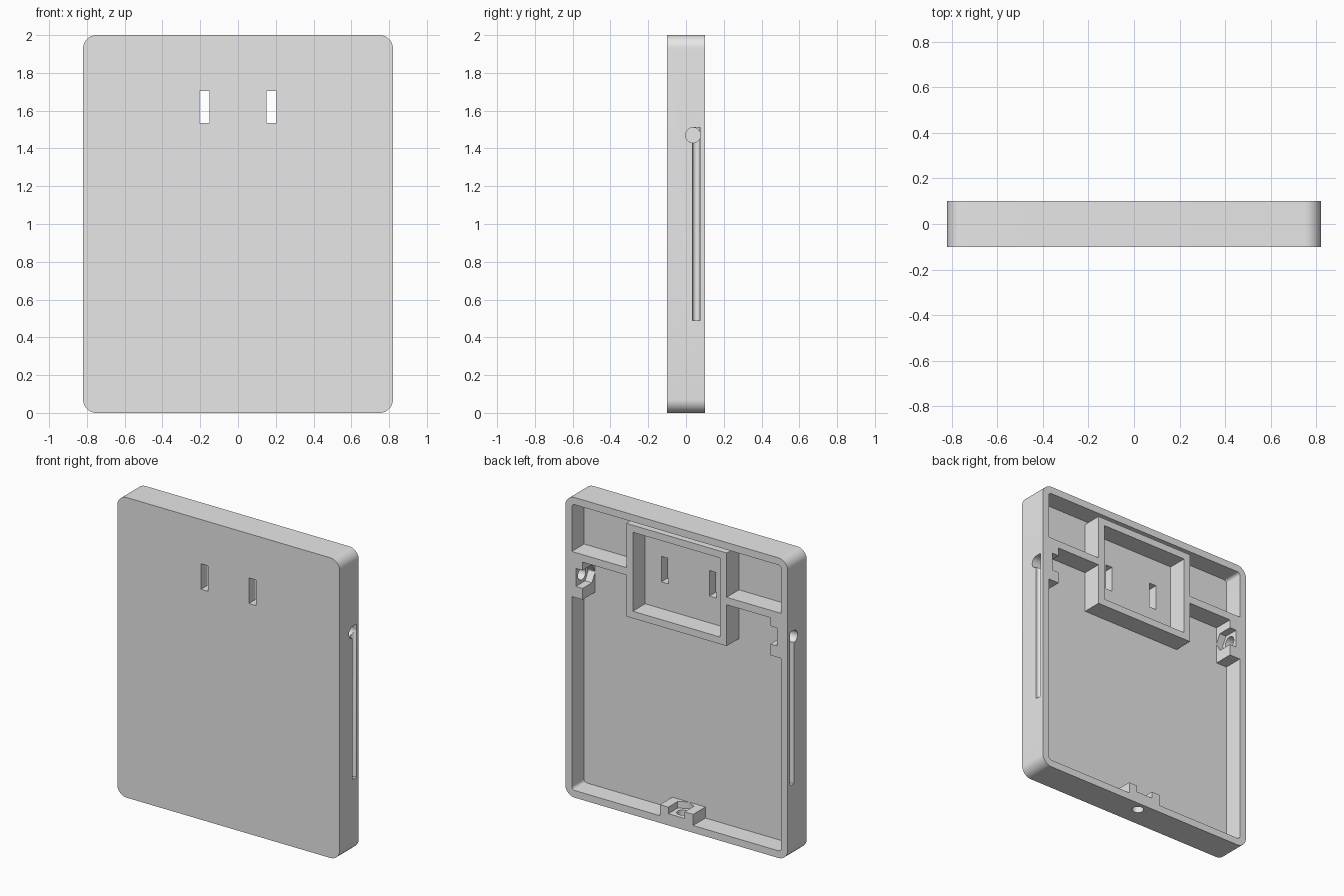
import bpy, bmesh, math
from mathutils import Vector

if "Cube" in bpy.data.objects:
    bpy.data.objects.remove(bpy.data.objects["Cube"], do_unlink=True)

grey = bpy.data.materials.new("plain_grey")
grey.use_nodes = True
GREY = (0.8, 0.8, 0.8, 1)
grey.diffuse_color = GREY
grey.node_tree.nodes["Principled BSDF"].inputs["Base Color"].default_value = GREY

W, H, D = 0.82, 2.0, 0.1      # half width, height, half depth
WALL, FLOOR = 0.048, -0.03    # rim thickness, inner floor position
HOLE_Y, HOLE_Z, HOLE_R = 0.037, 1.47, 0.04


def prism(name, points, axis, start, end):
    """Extrude a closed 2D profile along an axis."""
    place = {"x": lambda p, t: Vector((t, p[0], p[1])),
             "y": lambda p, t: Vector((p[0], t, p[1])),
             "z": lambda p, t: Vector((p[0], p[1], t))}[axis]
    bm = bmesh.new()
    low = [bm.verts.new(place(p, start)) for p in points]
    high = [bm.verts.new(place(p, end)) for p in points]
    bm.faces.new(low)
    bm.faces.new(high)
    n = len(points)
    for i in range(n):
        j = (i + 1) % n
        bm.faces.new((low[i], low[j], high[j], high[i]))
    bmesh.ops.recalc_face_normals(bm, faces=bm.faces)
    mesh = bpy.data.meshes.new(name)
    bm.to_mesh(mesh)
    bm.free()
    mesh.materials.append(grey)
    obj = bpy.data.objects.new(name, mesh)
    bpy.context.collection.objects.link(obj)
    return obj


def rect(a0, a1, b0, b1):
    return [(a0, b0), (a1, b0), (a1, b1), (a0, b1)]


def rounded(a0, a1, b0, b1, r, steps=10):
    corners = [(a1 - r, b1 - r), (a0 + r, b1 - r), (a0 + r, b0 + r), (a1 - r, b0 + r)]
    return [(ca + r * math.cos(t), cb + r * math.sin(t))
            for k, (ca, cb) in enumerate(corners)
            for t in [(k + i / steps) * math.pi / 2 for i in range(steps + 1)]]


def circle(a, b, r, n=32):
    return [(a + r * math.cos(i * math.tau / n), b + r * math.sin(i * math.tau / n))
            for i in range(n)]


def cut(obj, *cutters):
    """Subtract each cutter, then remove it."""
    for cutter in cutters:
        mod = obj.modifiers.new("cut", "BOOLEAN")
        mod.operation, mod.solver, mod.object = "DIFFERENCE", "EXACT", cutter
        bpy.context.view_layer.objects.active = obj
        bpy.ops.object.modifier_apply(modifier=mod.name)
        bpy.data.objects.remove(cutter, do_unlink=True)


def smooth(obj):
    bpy.ops.object.select_all(action="DESELECT")
    obj.select_set(True)
    bpy.context.view_layer.objects.active = obj
    bpy.ops.object.shade_smooth_by_angle(angle=math.radians(30))


def span(side, a, b):
    return sorted((side * a, side * b))


# Shallow tray, open at the back
case = prism("case", rounded(-W, W, 0, H, 0.07), "y", -D, D)
cut(case, prism("cavity", rounded(-W + WALL, W - WALL, WALL, H - WALL, 0.022),
                "y", FLOOR, D + 0.1))

# Side holes, round-bottomed cord grooves and hanging slots
for side in (-1, 1):
    cut(case,
        prism("hole", circle(HOLE_Y, HOLE_Z, HOLE_R), "x", *span(side, 0.7, 0.9)),
        prism("groove", [(side * x, y) for x, y in
                         [(0.9, 0.035), (0.9, 0.075)] +
                         [(0.81 - 0.02 * math.sin(t), 0.055 + 0.02 * math.cos(t))
                          for t in [i * math.pi / 10 for i in range(11)]]],
              "z", 0.49, 1.51),
        prism("slot", rect(*span(side, 0.151, 0.203), 1.535, 1.705), "y", -0.2, 0.05))

# Bottom hole
cut(case, prism("hole", circle(0, HOLE_Y, HOLE_R * 0.9), "z", -0.1, 0.06))
smooth(case)

# Square frame around the hanging slots
frame = prism("slot_frame", rect(-0.37, 0.37, 1.31, 1.93), "y", FLOOR - 0.01, D)
cut(frame, prism("frame_opening", rect(-0.322, 0.322, 1.357, 1.883), "y", -0.2, 0.2))
cut(frame, *[prism("slot", rect(*span(s, 0.151, 0.203), 1.535, 1.705), "y", -0.2, 0.05)
             for s in (-1, 1)])

# Nut pocket profile: half hexagon, open towards the back
pocket = [(HOLE_Y - 0.069, 0), (HOLE_Y - 0.035, 0.06), (0.2, 0.06),
          (0.2, -0.06), (HOLE_Y - 0.035, -0.06)]

# Cross ribs and side nut holders
for side, label in ((1, "left"), (-1, "right")):
    prism(label + "_rib", rect(*span(side, 0.37, W - WALL), 1.585, 1.635),
          "y", FLOOR - 0.01, D)
    boss = prism(label + "_nut_holder", rect(*span(side, 0.692, W - WALL), 1.335, 1.585),
                 "y", FLOOR - 0.01, D)
    cut(boss,
        prism("pocket", [(y, z + HOLE_Z) for y, z in pocket], "x", *span(side, 0.6, 0.742)),
        prism("hole", circle(HOLE_Y, HOLE_Z, HOLE_R), "x", *span(side, 0.6, 0.9)))
    smooth(boss)

# Bottom nut holder
boss = prism("bottom_nut_holder", rect(-0.122, 0.122, WALL, 0.122), "y", FLOOR - 0.01, D)
cut(boss,
    prism("pocket", [(x, y) for y, x in pocket], "z", 0.078, 0.2),
    prism("hole", circle(0, HOLE_Y, HOLE_R * 0.9), "z", 0, 0.2))
smooth(boss)
